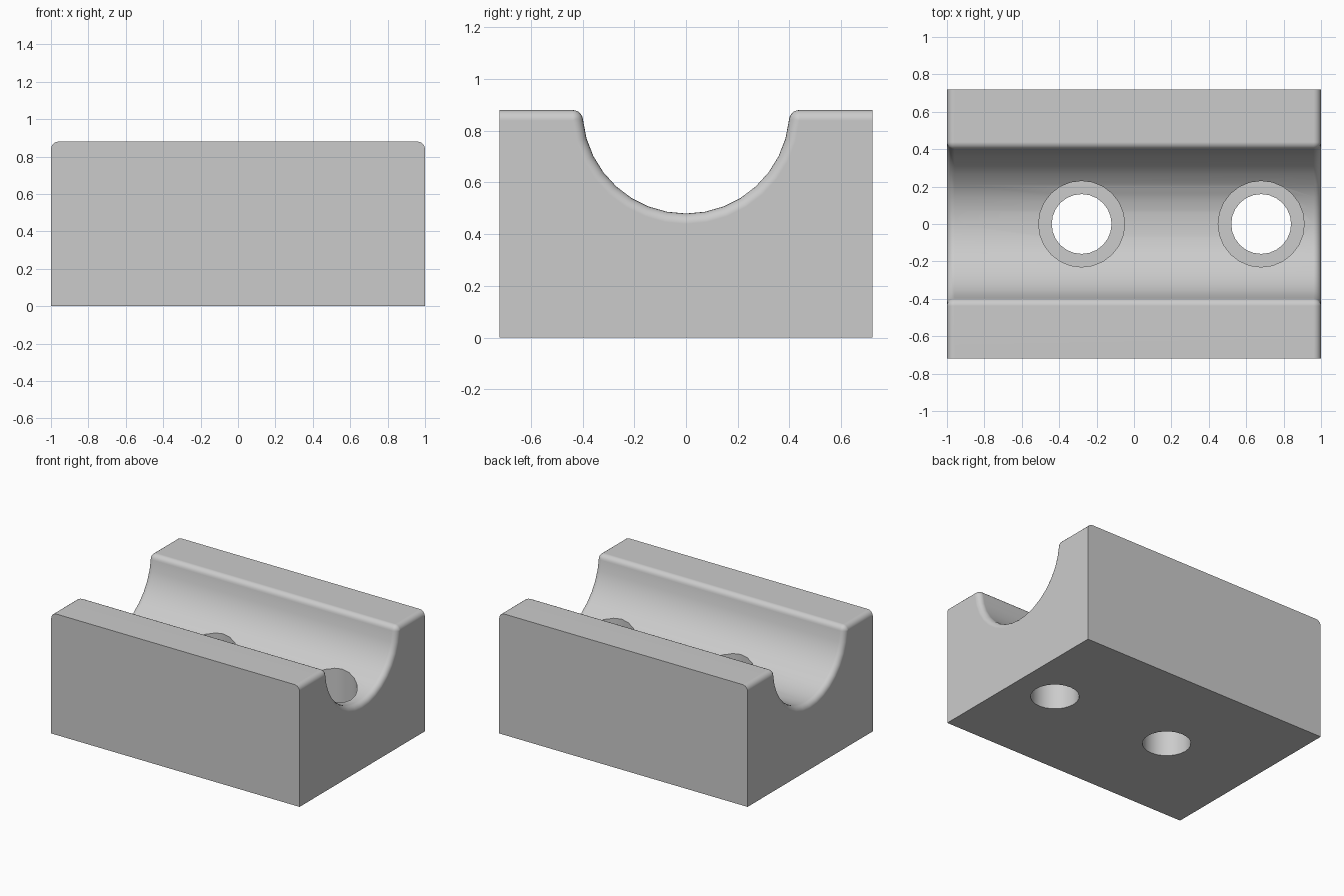
import bpy, bmesh
from math import sin, cos, pi, sqrt, atan2

cube = bpy.data.objects.get("Cube")
if cube:
    bpy.data.objects.remove(cube, do_unlink=True)

HALF_X, HALF_Y, TOP = 1.0, 0.72, 0.88
GROOVE, FILLET = 0.40, 0.04
HOLES = (-0.28, 0.68)

grey = bpy.data.materials.new("plain grey")
grey.use_nodes = True
colour = (0.6, 0.6, 0.6, 1)
grey.diffuse_color = colour
grey.node_tree.nodes["Principled BSDF"].inputs["Base Color"].default_value = colour


def make_object(name, bm):
    bmesh.ops.recalc_face_normals(bm, faces=bm.faces)
    mesh = bpy.data.meshes.new(name)
    bm.to_mesh(mesh)
    bm.free()
    mesh.materials.append(grey)
    obj = bpy.data.objects.new(name, mesh)
    bpy.context.collection.objects.link(obj)
    return obj


def skin(bm, rings, closed_ends=True):
    """Join rings of points with quads and cap both ends."""
    rows = [[bm.verts.new(p) for p in ring] for ring in rings]
    n = len(rows[0])
    for a, b in zip(rows, rows[1:]):
        for i in range(n):
            j = (i + 1) % n
            bm.faces.new((a[i], a[j], b[j], b[i]))
    bm.faces.new(rows[0])
    bm.faces.new(rows[-1])


def section(offset, lip_steps=5, groove_steps=16):
    """Cross-section in y and z, shrunk by offset along its upper edge."""
    lip_y = sqrt((GROOVE + FILLET) ** 2 - FILLET ** 2)
    lip_z = TOP - FILLET
    tilt = atan2(FILLET, lip_y)
    right = [(HALF_Y, 0), (HALF_Y, TOP - offset)]
    # Rounded lip, from the flat top round to the groove
    for i in range(lip_steps + 1):
        a = pi / 2 + (pi / 2 - tilt) * i / lip_steps
        r = FILLET - offset
        right.append((lip_y + r * cos(a), lip_z + r * sin(a)))
    # Half of the groove, down to its lowest point
    half = groove_steps // 2
    for i in range(1, half):
        a = -tilt - (pi / 2 - tilt) * i / half
        r = GROOVE + offset
        right.append((r * cos(a), TOP + r * sin(a)))
    lowest = [(0, TOP - GROOVE - offset)]
    return right + lowest + [(-y, z) for y, z in reversed(right)]


# Block with a round groove and rounded end edges
steps = 5
end = [(HALF_X - FILLET * (1 - sin(a)), FILLET * 0.999 * (1 - cos(a)))
       for a in (pi / 2 * i / steps for i in range(steps + 1))]
stations = [(-x, o) for x, o in reversed(end)] + end
bm = bmesh.new()
skin(bm, [[(x, y, z) for y, z in section(o)] for x, o in stations])
bmesh.ops.remove_doubles(bm, verts=bm.verts, dist=0.0005)
block = make_object("grooved_block", bm)

# Counterbored bolt holes
for x in HOLES:
    bm = bmesh.new()
    sides = 24
    profile = ((0.16, -0.2), (0.16, 0.24), (0.23, 0.24), (0.23, 1.0))
    skin(bm, [[(x + r * cos(2 * pi * i / sides), r * sin(2 * pi * i / sides), z)
               for i in range(sides)] for r, z in profile])
    cutter = make_object("hole_cutter", bm)
    cutter.hide_render = True
    bpy.context.view_layer.objects.active = block
    cut = block.modifiers.new("bolt hole", 'BOOLEAN')
    cut.operation = 'DIFFERENCE'
    cut.solver = 'EXACT'
    cut.object = cutter
    bpy.ops.object.modifier_apply(modifier=cut.name)
    bpy.data.objects.remove(cutter, do_unlink=True)

# Smooth curved surfaces, crisp flats
bpy.ops.object.select_all(action='DESELECT')
block.select_set(True)
bpy.context.view_layer.objects.active = block
bpy.ops.object.shade_smooth_by_angle(angle=pi / 6)
weighted = block.modifiers.new("even shading", 'WEIGHTED_NORMAL')
weighted.keep_sharp = True
